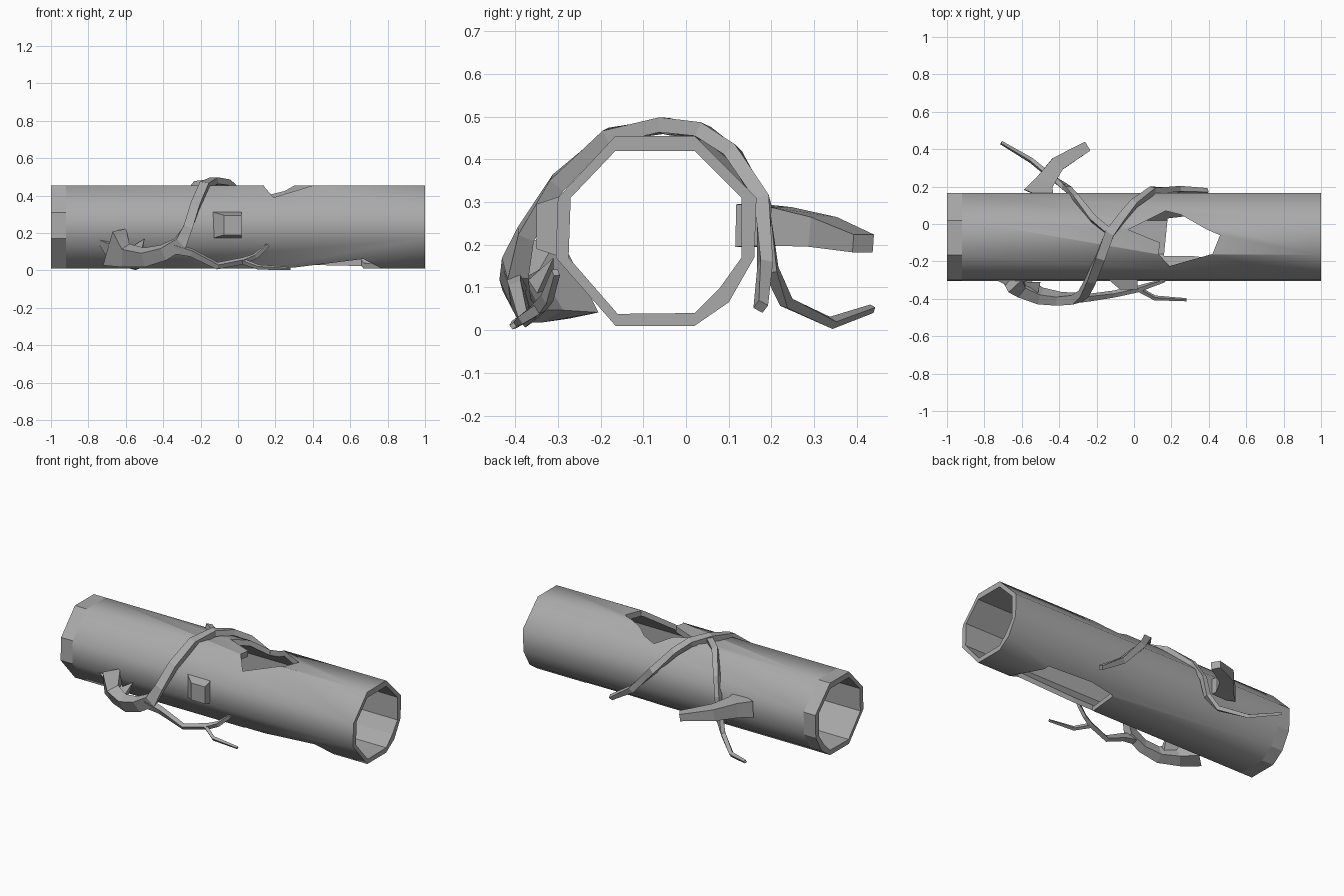
import bpy, bmesh, math
from mathutils import Vector

if "Cube" in bpy.data.objects:
    bpy.data.objects.remove(bpy.data.objects["Cube"], do_unlink=True)

grey = bpy.data.materials.new("bark grey")
grey.use_nodes = True
colour = (0.4, 0.4, 0.4, 1)
grey.diffuse_color = colour
grey.node_tree.nodes["Principled BSDF"].inputs["Base Color"].default_value = colour

CENTRE_Y, CENTRE_Z = -0.07, 0.235


def make_object(name, bm):
    bmesh.ops.recalc_face_normals(bm, faces=bm.faces)
    mesh = bpy.data.meshes.new(name)
    bm.to_mesh(mesh)
    bm.free()
    mesh.materials.append(grey)
    ob = bpy.data.objects.new(name, mesh)
    bpy.context.collection.objects.link(ob)
    return ob


def bridge(bm, a, b):
    n = len(a)
    for i in range(n):
        bm.faces.new((a[i], a[(i + 1) % n], b[(i + 1) % n], b[i]))


def loft(name, rings):
    """Closed solid through a row of matching rings."""
    bm = bmesh.new()
    loops = [[bm.verts.new(p) for p in ring] for ring in rings]
    for a, b in zip(loops, loops[1:]):
        bridge(bm, a, b)
    bm.faces.new(loops[0])
    bm.faces.new(loops[-1][::-1])
    return make_object(name, bm)


def branch(name, path, normal=None):
    """Four-sided tapering branch; path rows are x, y, z, width, thickness."""
    pts = [Vector(p[:3]) for p in path]
    rings = []
    for i, (p, row) in enumerate(zip(pts, path)):
        along = (pts[min(i + 1, len(pts) - 1)] - pts[max(i - 1, 0)]).normalized()
        out = Vector(normal) if normal else Vector((0, p.y - CENTRE_Y, p.z - CENTRE_Z))
        out = (out - along * out.dot(along)).normalized()
        side = along.cross(out)
        w, t = row[3] / 2, row[4] / 2
        rings.append([p + side * w * a + out * t * b
                      for a, b in ((-1, -1), (1, -1), (1, 1), (-1, 1))])
    return loft(name, rings)


def cut(target, outline, low, high):
    cutter = loft("hole_cutter", [[(x, y, z) for x, y in outline] for z in (low, high)])
    mod = target.modifiers.new("hole", "BOOLEAN")
    mod.operation, mod.solver, mod.object = "DIFFERENCE", "EXACT", cutter
    bpy.context.view_layer.objects.active = target
    bpy.ops.object.modifier_apply(modifier=mod.name)
    bpy.data.objects.remove(cutter, do_unlink=True)


# Hollow log
outer = [(-0.165, 0.01), (0.02, 0.01), (0.1, 0.065), (0.16, 0.17), (0.165, 0.31),
         (0.02, 0.455), (-0.165, 0.455), (-0.3, 0.31), (-0.305, 0.17)]
inner = [(-0.16, 0.038), (0.02, 0.04), (0.08, 0.1), (0.13, 0.17), (0.13, 0.31),
         (0.02, 0.42), (-0.165, 0.42), (-0.27, 0.31), (-0.275, 0.17)]
bm = bmesh.new()
loops = [[bm.verts.new((x, y, z)) for y, z in ring]
         for x, ring in ((-1, outer), (-0.92, outer), (1, outer), (1, inner), (-1, inner))]
for i in range(5):
    bridge(bm, loops[i], loops[(i + 1) % 5])
log = make_object("hollow_log", bm)

# Broken openings above and below
cut(log, [(-0.03, -0.03), (0.17, 0.07), (0.25, 0.05), (0.39, -0.03), (0.46, -0.06),
          (0.42, -0.16), (0.19, -0.225), (0.13, -0.16), (0.14, -0.1)], 0.3, 0.6)
cut(log, [(0.77, -0.165), (0.66, 0.04), (0.35, 0.05), (0.18, 0.03), (0.16, -0.17),
          (0.3, -0.17), (0.67, -0.21)], -0.1, 0.15)
log.select_set(True)
bpy.context.view_layer.objects.active = log
bpy.ops.object.shade_smooth_by_angle(angle=math.radians(55))
for face in log.data.polygons:
    n = face.normal
    radial = n.y * (face.center.y - CENTRE_Y) + n.z * (face.center.z - CENTRE_Z)
    face.use_smooth = abs(n.x) < 0.5 and radial > 0 and face.center.x > -0.9

# Sawn knot on the front
loft("front_knot", [[(x0, y, z0), (x1, y, z0), (x1, y, z1), (x0, y, z1)]
                    for x0, x1, y, z0, z1 in ((-0.145, 0.02, -0.29, 0.17, 0.315),
                                              (-0.075, 0.02, -0.35, 0.19, 0.295))])

# Main root wrapping over the log
branch("wrapping_root", [
    (-0.66, -0.285, 0.125, 0.21, 0.1), (-0.6, -0.34, 0.08, 0.11, 0.07),
    (-0.5, -0.385, 0.07, 0.085, 0.06), (-0.4, -0.4, 0.095, 0.075, 0.05),
    (-0.31, -0.4, 0.145, 0.07, 0.05), (-0.27, -0.375, 0.225, 0.05, 0.04),
    (-0.23, -0.3, 0.345, 0.05, 0.04), (-0.18, -0.18, 0.455, 0.05, 0.035),
    (-0.13, -0.05, 0.48, 0.05, 0.035), (-0.06, 0.04, 0.465, 0.045, 0.035),
    (0, 0.11, 0.415, 0.04, 0.035), (0.1, 0.18, 0.3, 0.04, 0.035),
    (0.24, 0.185, 0.15, 0.035, 0.03), (0.39, 0.175, 0.055, 0.025, 0.025)])

# Flared tip of the root against the log
loft("root_flare", [
    [(-0.765, -0.285, 0.175), (-0.7, -0.28, 0.07), (-0.66, -0.27, 0.15)],
    [(-0.62, -0.36, 0.11), (-0.6, -0.34, 0.04), (-0.57, -0.31, 0.125)],
    [(-0.52, -0.4, 0.09), (-0.52, -0.37, 0.04), (-0.5, -0.31, 0.17)]])

# Back root trailing to the ground
branch("back_root", [
    (-0.12, -0.05, 0.475, 0.035, 0.03), (-0.22, 0.03, 0.46, 0.035, 0.03),
    (-0.31, 0.14, 0.355, 0.03, 0.03), (-0.35, 0.185, 0.26, 0.03, 0.03),
    (-0.37, 0.2, 0.14, 0.03, 0.03), (-0.42, 0.235, 0.065, 0.025, 0.025),
    (-0.55, 0.34, 0.017, 0.02, 0.022), (-0.71, 0.435, 0.05, 0.015, 0.015)])

# Broken bough on the back
branch("back_bough", [
    (-0.51, 0.15, 0.245, 0.17, 0.1), (-0.48, 0.22, 0.243, 0.1, 0.09),
    (-0.41, 0.32, 0.23, 0.08, 0.07), (-0.25, 0.415, 0.203, 0.055, 0.042)], (0, 0, 1))

# Forked twigs at the front
branch("front_twig", [
    (-0.35, -0.4, 0.12, 0.05, 0.04), (-0.25, -0.395, 0.095, 0.035, 0.03),
    (-0.11, -0.375, 0.025, 0.03, 0.025), (0.03, -0.345, 0.052, 0.028, 0.025),
    (0.09, -0.325, 0.075, 0.025, 0.02), (0.16, -0.305, 0.135, 0.018, 0.015)])
branch("front_twig_fork", [
    (0.02, -0.345, 0.05, 0.025, 0.02), (0.11, -0.395, 0.018, 0.02, 0.018),
    (0.28, -0.405, 0.01, 0.012, 0.012)])
